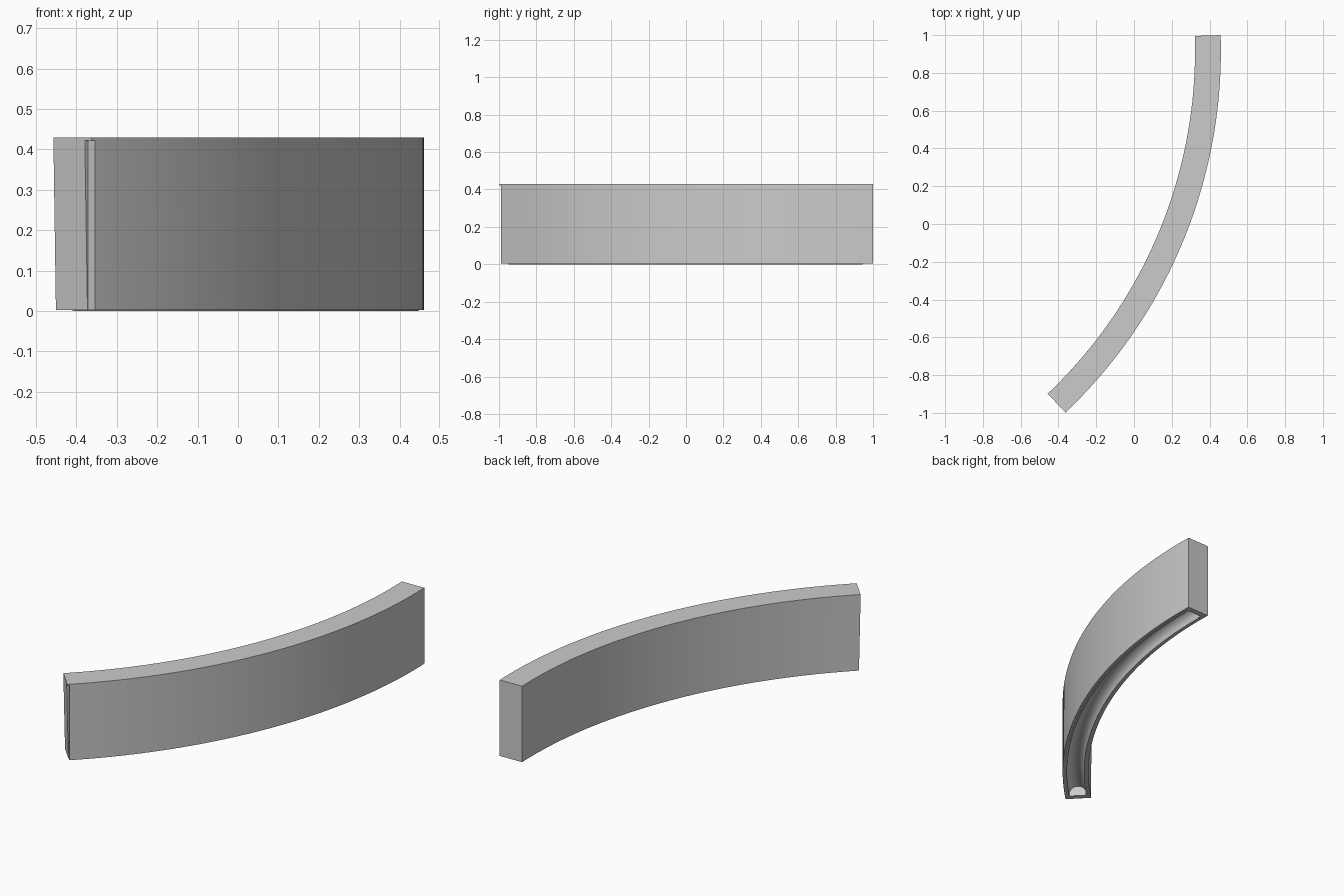
import bpy, bmesh
from math import cos, sin, radians, pi

if "Cube" in bpy.data.objects:
    bpy.data.objects.remove(bpy.data.objects["Cube"])

CX, CY = -2.18, 0.917          # centre of the arc in plan
R_IN, R_OUT = 2.503, 2.64
A0, A1 = -46.5, 1.8            # end angles in degrees
TOP, BASE = 0.43, 0.003


def sweep(name, profile, a0, a1, steps=48, draft=0.0):
    """Sweep a closed (radius, z) profile along the arc; draft tilts the first end."""
    bm = bmesh.new()
    rings = []
    for i in range(steps + 1):
        t = i / steps
        ring = []
        for r, z in profile:
            start = a0 + draft * (1 - z / TOP)
            a = radians(start + (a1 - start) * t)
            ring.append(bm.verts.new((CX + r * cos(a), CY + r * sin(a), z)))
        rings.append(ring)
    n = len(profile)
    for p, q in zip(rings, rings[1:]):
        for k in range(n):
            m = (k + 1) % n
            bm.faces.new((p[k], p[m], q[m], q[k]))
    bm.faces.new(rings[0])
    bm.faces.new(rings[-1])
    bmesh.ops.recalc_face_normals(bm, faces=bm.faces)
    me = bpy.data.meshes.new(name)
    bm.to_mesh(me)
    bm.free()
    ob = bpy.data.objects.new(name, me)
    bpy.context.collection.objects.link(ob)
    return ob


def rect(r0, r1, z0, z1):
    return [(r0, z0), (r0, z1), (r1, z1), (r1, z0)]


def cut(target, cutter):
    mod = target.modifiers.new(cutter.name, 'BOOLEAN')
    mod.operation = 'DIFFERENCE'
    mod.solver = 'EXACT'
    mod.object = cutter
    bpy.context.view_layer.objects.active = target
    bpy.ops.object.modifier_apply(modifier=mod.name)
    bpy.data.objects.remove(cutter, do_unlink=True)


# Curved wall with one slightly drafted end
wall = sweep("curved_wall", rect(R_IN, R_OUT, BASE, TOP), A0, A1, draft=0.2)

# Rounded groove running along the underside
mid, rad = (R_IN + R_OUT) / 2, 0.045
groove = [(mid - rad, -0.02)]
groove += [(mid - rad * cos(pi * k / 12), 0.015 + rad * sin(pi * k / 12)) for k in range(13)]
groove += [(mid + rad, -0.02)]
cut(wall, sweep("groove_cutter", groove, A0 + 0.9, A1 - 0.7))

# Narrow relief at the outer corner of the drafted end
cut(wall, sweep("corner_cutter", rect(R_OUT - 0.024, R_OUT + 0.02, -0.02, 0.422),
                A0 - 1, A0 + 0.25, steps=2, draft=0.2))

# Thin lips beside the groove
for side, r in (("inner", mid - rad - 0.01), ("outer", mid + rad)):
    sweep(side + "_lip", rect(r, r + 0.01, 0.0, 0.01), A0 + 1.2, A1 - 1.2)

# Smooth curved faces, crisp corners
for ob in bpy.context.collection.objects:
    bpy.context.view_layer.objects.active = ob
    ob.select_set(True)
bpy.ops.object.shade_smooth_by_angle(angle=radians(30))
